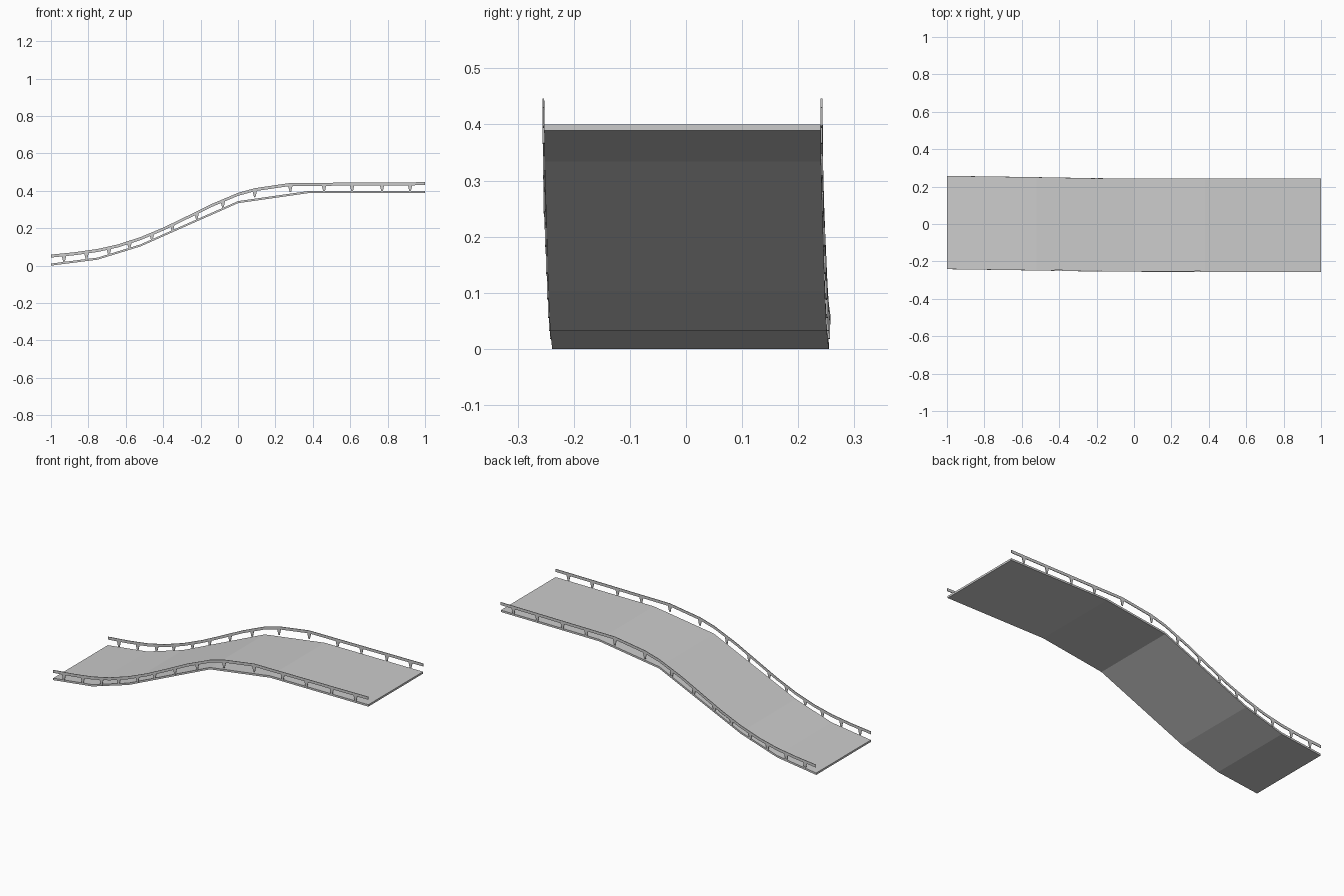
import bpy, bmesh
from mathutils import Vector

if "Cube" in bpy.data.objects:
    bpy.data.objects.remove(bpy.data.objects["Cube"])


def lerp(table, x):
    for (x0, v0), (x1, v1) in zip(table, table[1:]):
        if x <= x1:
            break
    return v0 + (v1 - v0) * (x - x0) / (x1 - x0)


# deck underside profile, rail underside profile and slight sideways drift
DECK = [(-1, 0), (-0.75, 0.032), (-0.52, 0.103), (0, 0.334), (0.38, 0.388), (1, 0.389)]
RAIL = [(-1, 0.043), (-0.87, 0.056), (-0.75, 0.073), (-0.64, 0.098), (-0.52, 0.137),
        (-0.4, 0.187), (-0.28, 0.245), (-0.14, 0.314), (0, 0.373), (0.09, 0.398),
        (0.28, 0.426), (0.5, 0.427), (1, 0.43)]
DRIFT = [(-1, 0.008), (-0.52, 0.001), (-0.2, -0.005), (0.1, -0.006), (1, -0.0065)]
POSTS = [-0.93, -0.81, -0.69, -0.58, -0.46, -0.35, -0.22, -0.08,
         0.09, 0.28, 0.46, 0.61, 0.77, 0.92]
HALF = 0.2465


def finish(name, bm):
    bmesh.ops.recalc_face_normals(bm, faces=bm.faces)
    me = bpy.data.meshes.new(name)
    bm.to_mesh(me)
    bm.free()
    ob = bpy.data.objects.new(name, me)
    bpy.context.collection.objects.link(ob)
    return ob


def sweep(name, path, y0, y1, height):
    """Rectangular bar following an (x, z) path between y0 and y1."""
    bm = bmesh.new()
    rings = []
    for x, z in path:
        c = lerp(DRIFT, x)
        rings.append([bm.verts.new((x, c + y, z + h)) for y, h in
                      ((y0, 0), (y1, 0), (y1, height), (y0, height))])
    for a, b in zip(rings, rings[1:]):
        for i in range(4):
            j = (i + 1) % 4
            bm.faces.new((a[i], a[j], b[j], b[i]))
    bm.faces.new(rings[0])
    bm.faces.new(rings[-1])
    return finish(name, bm)


# walkway deck
sweep("deck", DECK, -HALF, HALF, 0.011)

for side, label in ((-1, "front"), (1, "back")):
    inner, outer = side * HALF, side * (HALF + 0.003)
    # handrail
    sweep(label + "_handrail", RAIL, inner, outer, 0.016)
    # short tapered posts hanging under the handrail
    bm = bmesh.new()
    for px in POSTS:
        z = lerp(RAIL, px)
        slope = lerp(RAIL, px + 0.02) - lerp(RAIL, px - 0.02)
        t = Vector((0.04, 0, slope)).normalized()
        c = lerp(DRIFT, px)
        drop = min(0.032, z - lerp(DECK, px) - 0.005)
        ends = []
        for y in (inner, outer):
            top = Vector((px, c + y, z + 0.002))
            low = Vector((px, c + y, z - drop))
            ends.append([bm.verts.new(p) for p in
                         (top - t * 0.012, low - t * 0.004, low + t * 0.004, top + t * 0.012)])
        a, b = ends
        bm.faces.new(a)
        bm.faces.new(b)
        for i in range(4):
            j = (i + 1) % 4
            bm.faces.new((a[i], a[j], b[j], b[i]))
    finish(label + "_posts", bm)
